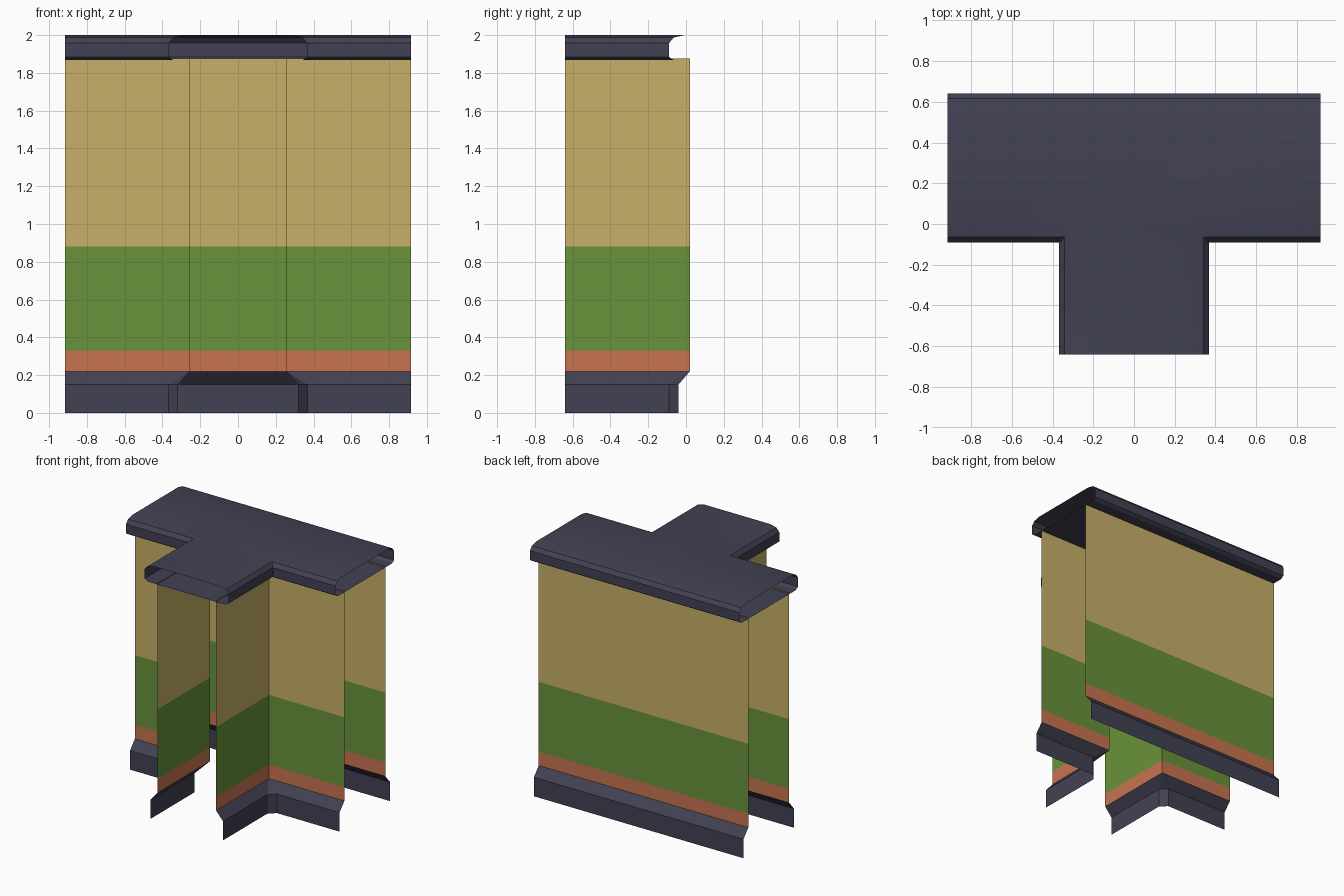
import bpy, bmesh, math

if "Cube" in bpy.data.objects:
    bpy.data.objects.remove(bpy.data.objects["Cube"])

X, H = 0.915, 0.64          # half length of the bar, half depth of the plan
W, YF, YB = 0.257, 0.02, 0.53  # stem wall, bar front wall, bar back wall


def material(name, rgb):
    m = bpy.data.materials.new(name)
    m.diffuse_color = (*rgb, 1)
    m.use_nodes = True
    m.node_tree.nodes["Principled BSDF"].inputs["Base Color"].default_value = m.diffuse_color
    return m


DARK = material("dark slate", (0.054, 0.053, 0.088))
ORANGE = material("terracotta", (0.578, 0.174, 0.080))
GREEN = material("leaf green", (0.138, 0.288, 0.042))
SAND = material("sand", (0.578, 0.434, 0.138))


def runs(d, cut=0.0):
    """Three open plan lines of the T, pushed outward by d, inner corners cut by cut."""
    right = [(W + d, -H), (W + d, YF - d - cut), (W + d + cut, YF - d), (X, YF - d)]
    back = [(X, YB + d), (-X, YB + d)]
    left = [(-x, y) for x, y in reversed(right)]
    return [right, back, left]


def sweep(name, profile, mats, lids=False):
    """Skin a profile of (offset, height, corner cut) along the T; ends stay open."""
    bm = bmesh.new()
    rows = [[[bm.verts.new((x, y, z)) for x, y in run] for run in runs(d, c)]
            for d, z, c in profile]
    for i in range(len(rows) - 1):
        for lo, hi in zip(rows[i], rows[i + 1]):
            for k in range(len(lo) - 1):
                f = bm.faces.new((lo[k], lo[k + 1], hi[k + 1], hi[k]))
                f.material_index = min(i, len(mats) - 1)
    if lids:
        bm.faces.new([v for run in rows[-1] for v in run])
        bm.faces.new([v for run in rows[0] for v in run][::-1])
    # Merge the doubled corner points where there is no cut
    bmesh.ops.remove_doubles(bm, verts=bm.verts, dist=1e-5)
    me = bpy.data.meshes.new(name)
    bm.to_mesh(me)
    bm.free()
    for m in mats:
        me.materials.append(m)
    ob = bpy.data.objects.new(name, me)
    bpy.context.collection.objects.link(ob)
    return ob


# Skirting: upright foot and sloped top, with chamfered inner corners
sweep("skirting", [(0.06, 0, 0.05), (0.06, 0.15, 0.05), (0, 0.22, 0)], [DARK])

# Walls in three painted bands
sweep("walls", [(0, 0.22, 0), (0, 0.33, 0), (0, 0.88, 0), (0, 1.875, 0)],
      [ORANGE, GREEN, SAND])

# Coping: hollow T-shaped cap with rounded edges
cap = sweep("coping", [(0.083, 1.867, 0), (0.11, 1.884, 0), (0.11, 1.957, 0),
                       (0.085, 1.987, 0), (0.03, 2.0, 0)], [DARK], lids=True)
bpy.context.view_layer.objects.active = cap
cap.select_set(True)
bpy.ops.object.shade_smooth_by_angle(angle=math.radians(30))
